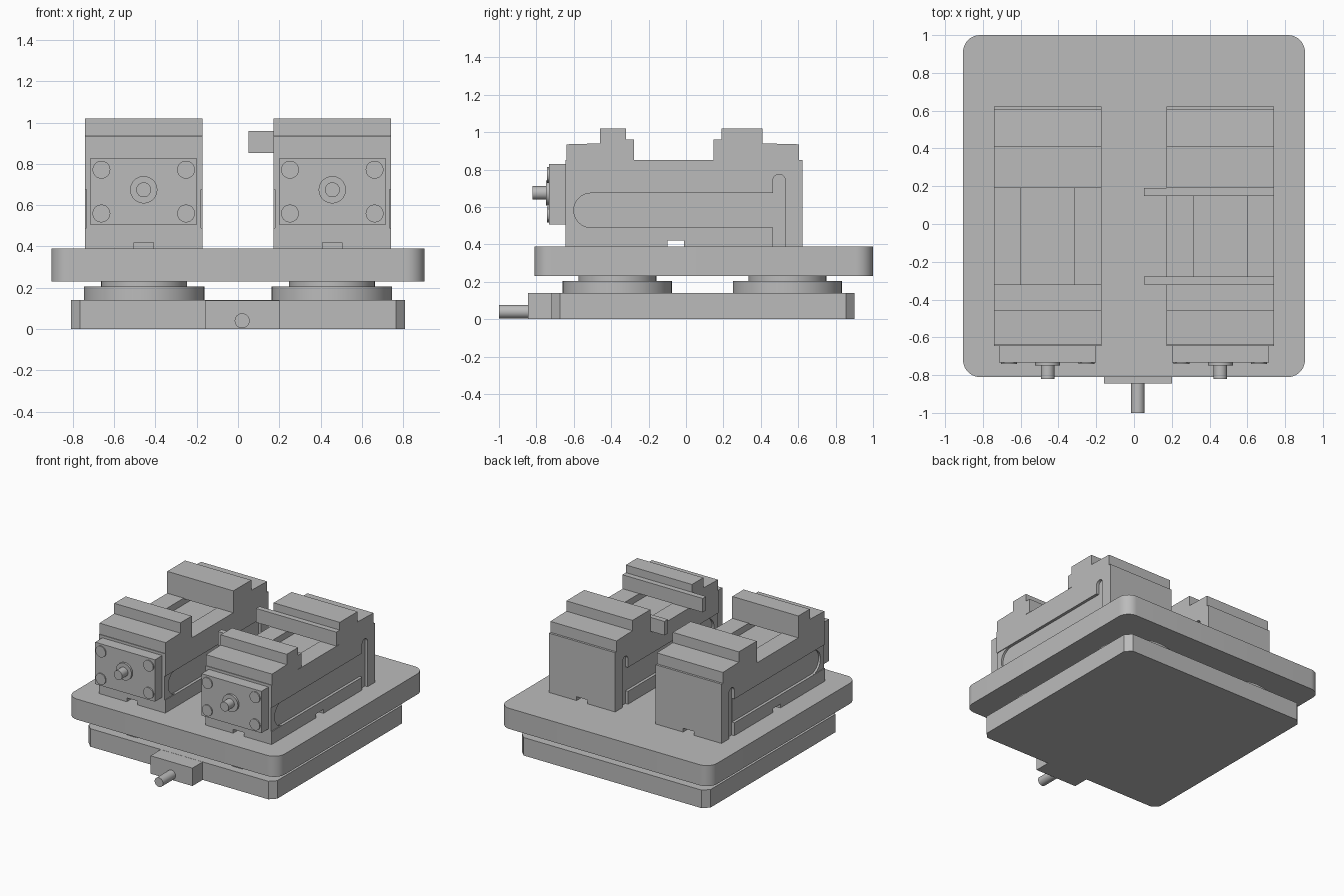
import bpy, bmesh, math
from mathutils import Matrix

cube = bpy.data.objects.get("Cube")
if cube:
    bpy.data.objects.remove(cube, do_unlink=True)

grey = bpy.data.materials.new("machine grey")
grey.use_nodes = True
GREY = (0.5, 0.5, 0.5, 1)
grey.diffuse_color = GREY
grey.node_tree.nodes["Principled BSDF"].inputs["Base Color"].default_value = GREY


def finish(name, bm):
    bmesh.ops.recalc_face_normals(bm, faces=bm.faces)
    mesh = bpy.data.meshes.new(name)
    bm.to_mesh(mesh)
    bm.free()
    mesh.materials.append(grey)
    ob = bpy.data.objects.new(name, mesh)
    bpy.context.collection.objects.link(ob)
    return ob


def smooth(ob):
    bpy.ops.object.select_all(action='DESELECT')
    ob.select_set(True)
    bpy.context.view_layer.objects.active = ob
    bpy.ops.object.shade_smooth_by_angle(angle=math.radians(30))


def box(name, x, y, z, corner=0, segments=1):
    """Box from ranges, with optional bevelled upright edges."""
    bm = bmesh.new()
    bmesh.ops.create_cube(bm, size=1)
    for v in bm.verts:
        v.co = [r[0] if c < 0 else r[1] for c, r in zip(v.co, (x, y, z))]
    if corner:
        upright = [e for e in bm.edges if abs(e.verts[0].co.z - e.verts[1].co.z) > 0.01]
        bmesh.ops.bevel(bm, geom=upright, offset=corner, segments=segments,
                        profile=0.5, affect='EDGES')
    ob = finish(name, bm)
    if segments > 1:
        smooth(ob)
    return ob


def cylinder(name, centre, radius, depth, axis='Z'):
    bm = bmesh.new()
    bmesh.ops.create_cone(bm, cap_ends=True, segments=48, radius1=radius,
                          radius2=radius, depth=depth)
    turn = Matrix.Rotation(math.pi / 2, 4, 'X') if axis == 'Y' else Matrix()
    bm.transform(Matrix.Translation(centre) @ turn)
    ob = finish(name, bm)
    smooth(ob)
    return ob


def extrude_x(name, outline, x):
    """Prism along x from a (y, z) outline."""
    bm = bmesh.new()
    face = bm.faces.new([bm.verts.new((x[0], y, z)) for y, z in outline])
    new = bmesh.ops.extrude_face_region(bm, geom=[face])["geom"]
    bmesh.ops.translate(bm, vec=(x[1] - x[0], 0, 0),
                        verts=[g for g in new if isinstance(g, bmesh.types.BMVert)])
    return finish(name, bm)


def arc(y, z, r, start):
    """Half circle of outline points."""
    return [(y + r * math.cos(start + math.pi * i / 16),
             z + r * math.sin(start + math.pi * i / 16)) for i in range(17)]


def cut(ob, cutters):
    for c in cutters:
        mod = ob.modifiers.new("cut", 'BOOLEAN')
        mod.operation, mod.solver, mod.object = 'DIFFERENCE', 'EXACT', c
    bpy.context.view_layer.update()
    graph = bpy.context.evaluated_depsgraph_get()
    mesh = bpy.data.meshes.new_from_object(ob.evaluated_get(graph))
    ob.modifiers.clear()
    ob.data = mesh
    for c in cutters:
        bpy.data.objects.remove(c, do_unlink=True)


# Base with cable block, and the pallet above it
box("base", (-0.81, 0.81), (-0.72, 0.9), (0, 0.14), 0.045)
box("connector_block", (-0.16, 0.2), (-0.845, -0.7), (0, 0.139))
cylinder("connector_pin", (0.02, -0.92, 0.04), 0.036, 0.16, 'Y')
box("pallet", (-0.905, 0.905), (-0.81, 1), (0.23, 0.39), 0.09, 10)

# Clamping pads between base and pallet
for side in (-1, 1):
    for y in (-0.367, 0.542):
        cylinder("clamp_pad", (side * 0.455, y, 0.17), 0.292, 0.07)
        cylinder("clamp_neck", (side * 0.455, y, 0.218), 0.208, 0.03)


def vise(cx):
    half = 0.284
    body = box("vise_body", (cx - half, cx + half), (-0.645, 0.622), (0.385, 0.85))
    cutters = [
        box("channel", (cx - 0.142, cx + 0.142), (-0.5, 0.35), (0.8, 0.9)),
        box("cross_key", (cx - 0.4, cx + 0.4), (-0.1, -0.01), (0.3, 0.42)),
    ]
    for y in (-0.645, 0.622):
        cutters.append(box("end_key", (cx - 0.047, cx + 0.047), (y - 0.06, y + 0.06), (0.3, 0.42)))
    slot = [(0.5, 0.49), (0.5, 0.675)] + arc(-0.508, 0.582, 0.092, math.pi / 2)
    upright = arc(0.498, 0.742, 0.033, 0) + [(0.465, 0.3), (0.531, 0.3)]
    for s in (-1, 1):
        edge = cx + s * half
        def deep(d):
            return sorted((edge - s * d, edge + s * 0.05))
        cutters += [box("side_band", deep(0.006), (-0.7, 0.48), (0.49, 0.675)),
                    extrude_x("side_slot", slot, deep(0.022)),
                    extrude_x("end_slot", upright, deep(0.0225))]
    cut(body, cutters)
    smooth(body)

    # Stepped jaws
    width = (cx - half, cx + half)
    extrude_x("moving_jaw", [(-0.64, 0.845), (-0.64, 0.935), (-0.46, 0.94), (-0.46, 1.02),
                             (-0.32, 1.02), (-0.32, 0.845)], width)
    extrude_x("fixed_jaw", [(0.605, 0.845), (0.605, 0.935), (0.41, 0.94), (0.41, 1.02),
                            (0.19, 1.02), (0.19, 0.845)], width)

    # Front cover, screws and drive shaft
    box("front_cover", (cx - 0.257, cx + 0.257), (-0.733, -0.64), (0.505, 0.83))
    for dx in (-0.205, 0.205):
        for z in (0.56, 0.772):
            cylinder("cover_screw", (cx + dx, -0.735, z), 0.043, 0.014, 'Y')
    cylinder("shaft_collar", (cx, -0.738, 0.675), 0.066, 0.022, 'Y')
    cylinder("drive_shaft", (cx, -0.77, 0.675), 0.036, 0.1, 'Y')


for side in (-1, 1):
    vise(side * 0.457)

# Jaw plates on the left vise, overhanging towards the middle
for y in (-0.32, 0.148):
    box("jaw_plate", (0.052, 0.741), (y, y + 0.042), (0.852, 0.96))
